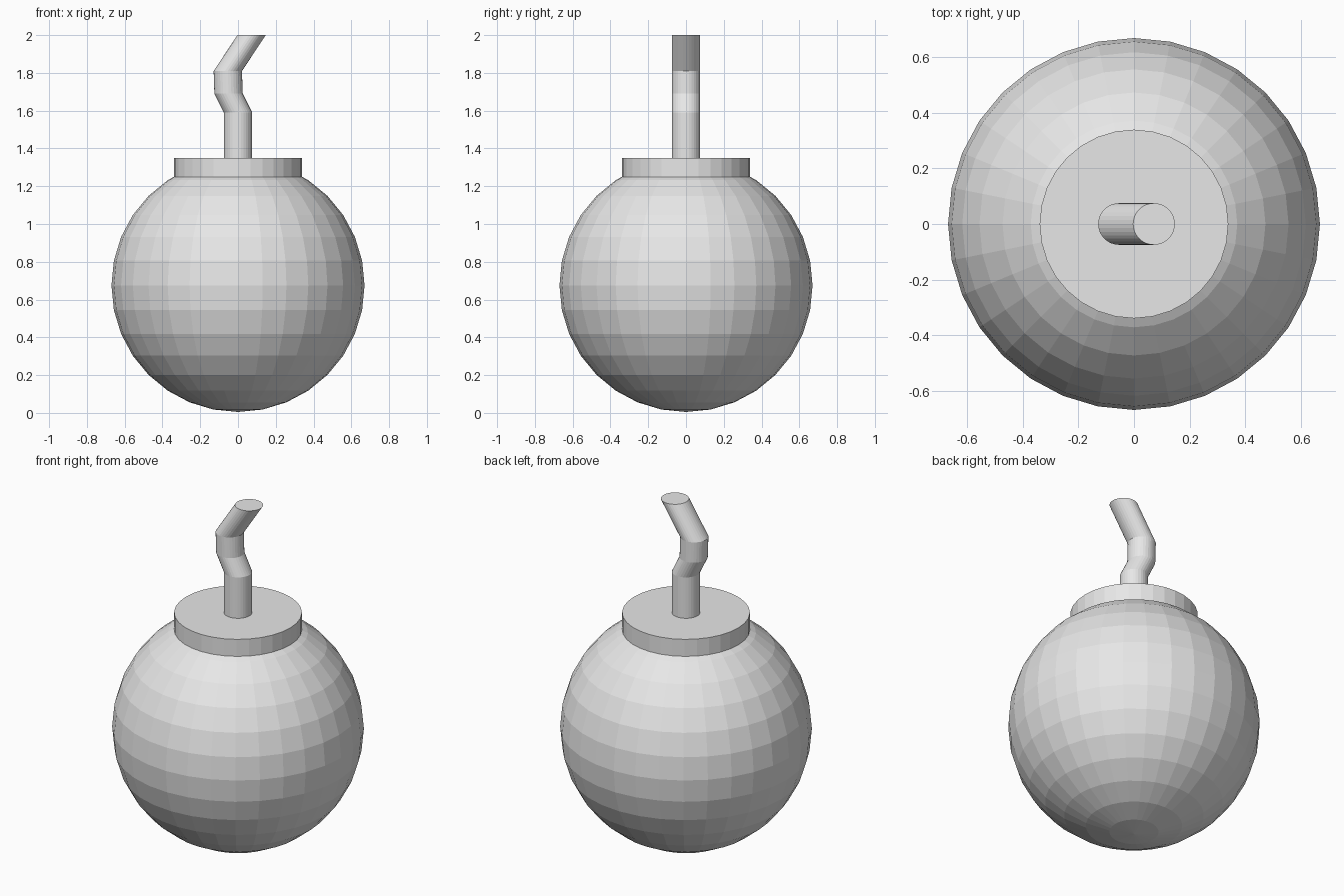
import bpy
import bmesh
from math import cos, sin, pi

cube = bpy.data.objects.get("Cube")
if cube:
    bpy.data.objects.remove(cube, do_unlink=True)

SIDES = 32
RADIUS = 0.67

grey = bpy.data.materials.new("light grey")
grey.use_nodes = True
grey.diffuse_color = (0.8, 0.8, 0.8, 1)
grey.node_tree.nodes["Principled BSDF"].inputs["Base Color"].default_value = (0.8, 0.8, 0.8, 1)


def add_object(name, bm):
    bmesh.ops.recalc_face_normals(bm, faces=bm.faces)
    mesh = bpy.data.meshes.new(name)
    bm.to_mesh(mesh)
    bm.free()
    mesh.materials.append(grey)
    obj = bpy.data.objects.new(name, mesh)
    bpy.context.collection.objects.link(obj)
    return obj


def tube(name, radius, centres):
    """Closed tube of level rings through (x, z) centres."""
    bm = bmesh.new()
    rings = []
    for x, z in centres:
        rings.append([bm.verts.new((x + radius * cos(2 * pi * i / SIDES),
                                    radius * sin(2 * pi * i / SIDES), z))
                      for i in range(SIDES)])
    for low, high in zip(rings, rings[1:]):
        for i in range(SIDES):
            j = (i + 1) % SIDES
            bm.faces.new((low[i], low[j], high[j], high[i]))
    bm.faces.new(rings[0])
    bm.faces.new(rings[-1])
    return add_object(name, bm)


# Round faceted body
ball = bmesh.new()
bmesh.ops.create_uvsphere(ball, u_segments=SIDES, v_segments=SIDES // 2, radius=RADIUS)
body = add_object("body", ball)
body.location.z = RADIUS + 0.005

# Flat collar on top of the body
tube("collar", 0.34, [(0, 1.25), (0, 1.35)])

# Crooked fuse, with level joints and a level tip
tube("fuse", 0.075, [(0, 1.34), (0, 1.59), (-0.05, 1.69), (-0.054, 1.81), (0.072, 2.0)])
